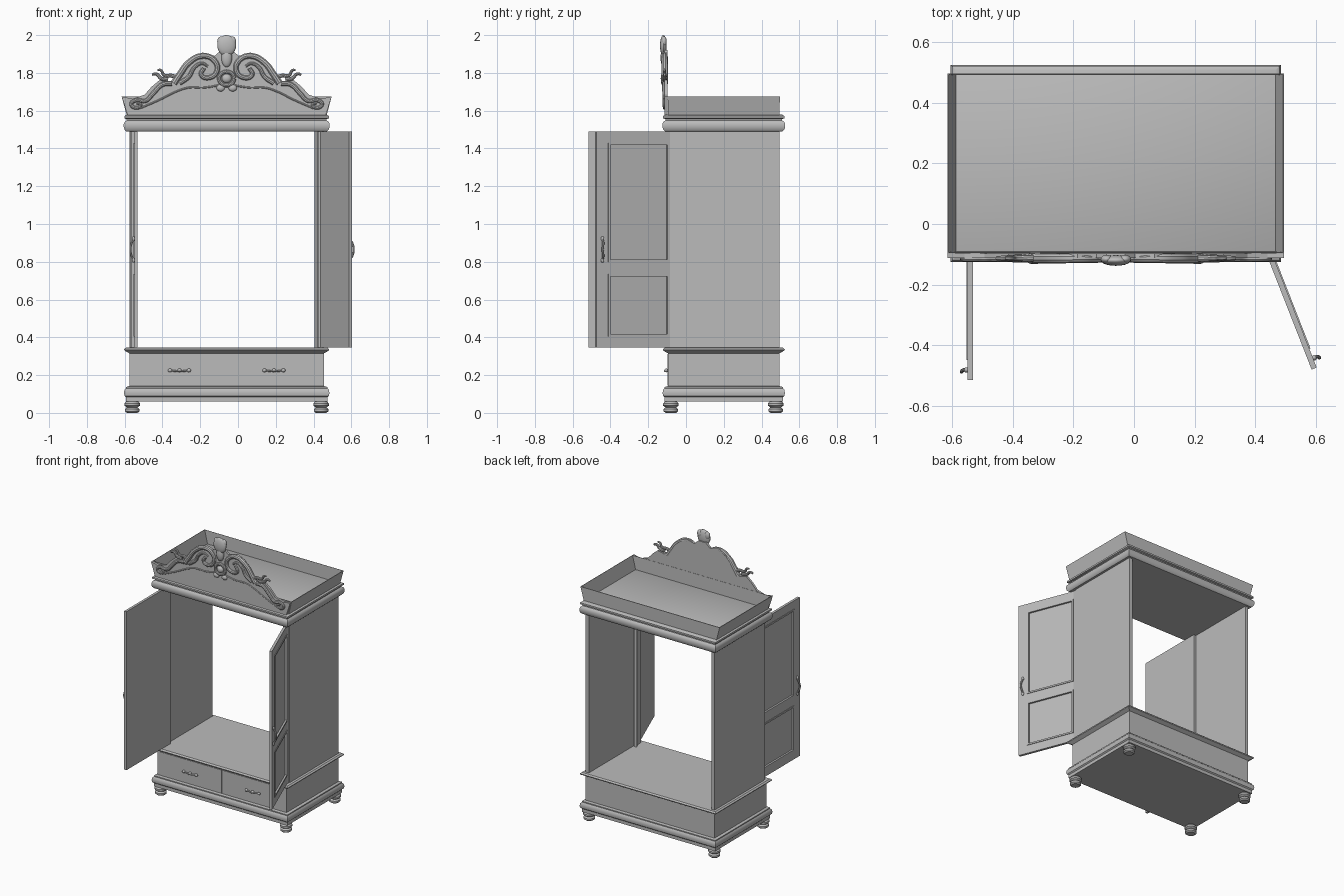
import bpy, bmesh, math
from mathutils import Vector, Matrix

cube = bpy.data.objects.get("Cube")
if cube:
    bpy.data.objects.remove(cube, do_unlink=True)

CX, CY = -0.06, 0.2           # middle of the cabinet carcass
HX, HY = 0.515, 0.295         # half width and half depth of the carcass
FLOOR, ROOF = 0.345, 1.49

grey = bpy.data.materials.new("plain_grey")
grey.use_nodes = True
grey.diffuse_color = (0.5, 0.5, 0.5, 1)
grey.node_tree.nodes["Principled BSDF"].inputs["Base Color"].default_value = (0.5, 0.5, 0.5, 1)


def finish(name, bm, smooth=False):
    bmesh.ops.recalc_face_normals(bm, faces=bm.faces[:])
    mesh = bpy.data.meshes.new(name)
    bm.to_mesh(mesh)
    bm.free()
    mesh.materials.append(grey)
    ob = bpy.data.objects.new(name, mesh)
    bpy.context.collection.objects.link(ob)
    if smooth:
        smooth_object(ob)
    return ob


def smooth_object(ob):
    bpy.ops.object.select_all(action='DESELECT')
    ob.select_set(True)
    bpy.context.view_layer.objects.active = ob
    bpy.ops.object.shade_smooth_by_angle(angle=math.radians(35))


def add_box(bm, lo, hi):
    lo, hi = Vector(lo), Vector(hi)
    size = hi - lo
    m = Matrix.Translation((lo + hi) / 2) @ Matrix.Diagonal((abs(size.x), abs(size.y), abs(size.z), 1))
    bmesh.ops.create_cube(bm, size=1, matrix=m)


def boxes(name, pairs):
    bm = bmesh.new()
    for lo, hi in pairs:
        add_box(bm, lo, hi)
    return finish(name, bm)


def loft(name, rings, caps=True, smooth=True):
    """Join a stack of closed rings of points."""
    bm = bmesh.new()
    rows = [[bm.verts.new(p) for p in ring] for ring in rings]
    n = len(rows[0])
    for a, b in zip(rows, rows[1:]):
        for i in range(n):
            j = (i + 1) % n
            bm.faces.new((a[i], a[j], b[j], b[i]))
    if caps:
        bm.faces.new(rows[0])
        bm.faces.new(rows[-1])
    return finish(name, bm, smooth)


def rect(dx, dy, z):
    return [(CX + sx * (HX + dx), CY + sy * (HY + dy), z)
            for sx, sy in ((-1, -1), (1, -1), (1, 1), (-1, 1))]


def moulding(name, profile):
    return loft(name, [rect(d, d, z) for d, z in profile])


def tube(name, pts, radius, taper=1.0):
    """Round rod through the points, thinning towards its end."""
    cu = bpy.data.curves.new(name, 'CURVE')
    cu.dimensions = '3D'
    cu.bevel_depth = radius
    cu.bevel_resolution = 3
    cu.resolution_u = 6
    cu.use_fill_caps = True
    sp = cu.splines.new('BEZIER')
    sp.bezier_points.add(len(pts) - 1)
    for i, (bp, p) in enumerate(zip(sp.bezier_points, pts)):
        bp.co = p
        bp.handle_left_type = bp.handle_right_type = 'AUTO'
        bp.radius = 1 + (taper - 1) * i / (len(pts) - 1)
    cu.materials.append(grey)
    ob = bpy.data.objects.new(name, cu)
    bpy.context.collection.objects.link(ob)
    bpy.ops.object.select_all(action='DESELECT')
    ob.select_set(True)
    bpy.context.view_layer.objects.active = ob
    bpy.ops.object.convert(target='MESH')
    smooth_object(bpy.context.object)
    return bpy.context.object


def ball(name, loc, scale):
    bm = bmesh.new()
    m = Matrix.Translation(loc) @ Matrix.Diagonal((*scale, 1))
    bmesh.ops.create_uvsphere(bm, u_segments=20, v_segments=12, radius=1, matrix=m)
    return finish(name, bm, True)


# Bun feet
foot = [(.028, 0), (.038, .008), (.038, .02), (.028, .029), (.041, .038), (.041, .05), (.03, .062)]
for x in (-.56, .44):
    for y in (-.08, .475):
        loft("bun_foot", [[(x + r * math.cos(k * math.tau / 24), y + r * math.sin(k * math.tau / 24), z)
                           for k in range(24)] for r, z in foot])

# Plinth, drawer case and cornice
moulding("plinth_and_drawer_case", [
    (.018, .06), (.018, .083), (.026, .09), (.029, .105), (.026, .122), (.018, .13), (.018, .137),
    (0, .142), (0, .315), (.012, .322), (.026, .33), (.028, .337), (.018, FLOOR)])
moulding("cornice", [
    (.016, ROOF), (.026, 1.5), (.03, 1.515), (.03, 1.53), (.024, 1.542), (.014, 1.548),
    (.014, 1.555), (.026, 1.56), (.026, 1.572), (.012, 1.58)])

# Flared tray on top
tray = loft("top_tray", [rect(.015, 0, 1.578), rect(.041, .002, 1.675)], caps=False, smooth=False)
solid = tray.modifiers.new("thickness", 'SOLIDIFY')
solid.thickness = .005

# Side panels with front corner posts
for s, side in ((-1, "right"), (1, "left")):
    boxes(side + "_side_panel", [
        ((CX + s * (HX - .025), -.062, FLOOR), (CX + s * HX, .495, ROOF)),
        ((CX + s * (HX - .035), -.088, FLOOR), (CX + s * (HX - .004), -.06, ROOF)),
        ((CX + s * (HX - .028), -.096, FLOOR), (CX + s * (HX - .012), -.086, ROOF))])

# Drawer fronts and their pulls
front = CY - HY
for s, side in ((-1, "right"), (1, "left")):
    boxes(side + "_drawer_front", [((CX + s * .003, front - .004, .145), (CX + s * .495, front + .01, .313))])
    hx = CX + s * .25
    tube(side + "_drawer_pull", [(hx + u, front - d, .225 - .004 * (d > .011))
                                 for u, d in ((-.045, .008), (-.02, .014), (0, .016), (.02, .014), (.045, .008))], .005)
    for u in (-.05, 0, .05):
        ball(side + "_pull_boss", (hx + u, front - .01, .225), (.011, .009, .01))

# Open doors, framed on the outside, plain on the inside
L = .5
PANELS = ((.405, .735), (.80, 1.43))
P0, P1 = .085, .434


def door(name, s, hinge, angle):
    parts = [((0, 0, FLOOR), (s * L, -.009, ROOF))]
    for a, b in ((0, P0), (P1, L)):
        parts.append(((s * a, -.008, FLOOR), (s * b, -.018, ROOF)))
    for a, b in ((FLOOR, PANELS[0][0]), (PANELS[0][1], PANELS[1][0]), (PANELS[1][1], ROOF)):
        parts.append(((s * P0, -.008, a), (s * P1, -.018, b)))
    # raised bead around each panel
    w = .012
    for a, b in PANELS:
        for x0, x1, z0, z1 in ((P0, P0 + w, a, b), (P1 - w, P1, a, b),
                               (P0, P1, a, a + w), (P0, P1, b - w, b)):
            parts.append(((s * x0, -.007, z0), (s * x1, -.022, z1)))
    h = s * .467
    obs = [boxes(name, parts),
           tube(name + "_handle", [(h, -.018, .81), (h, -.032, .83), (h + s * .006, -.038, .865),
                                   (h, -.032, .90), (h, -.018, .92)], .006)]
    for z in (.808, .922):
        obs.append(ball(name + "_handle_boss", (h, -.022, z), (.009, .008, .013)))
    m = Matrix.Translation((*hinge, 0)) @ Matrix.Rotation(math.radians(angle), 4, 'Z')
    for ob in obs:
        ob.data.transform(m)


door("right_door", 1, (-.531, -.015), -90)
door("left_door", -1, (.404, -.015), 111.4)

# Shaped crest board
half = [(.525, 1.578), (.556, 1.675), (.5, 1.663), (.434, 1.685), (.397, 1.727), (.355, 1.762), (.3, 1.75),
        (.26, 1.775), (.222, 1.835), (.185, 1.88), (.127, 1.908), (.063, 1.89), (.03, 1.92)]
outline = half + [(-u, z) for u, z in reversed(half)]
loft("crest_board", [[(CX + u, y, z) for u, z in outline] for y in (-.113, -.097)], smooth=False)

# Carved scrolls, mirrored about the middle
carvings = {
    "large_scroll": (.019, .6, [(.28, 1.745), (.25, 1.79), (.2, 1.855), (.13, 1.89), (.07, 1.87),
                                (.05, 1.815), (.09, 1.775), (.135, 1.79), (.12, 1.825)]),
    "inner_scroll": (.014, .5, [(.25, 1.745), (.2, 1.78), (.17, 1.83), (.13, 1.85), (.1, 1.835)]),
    "sprig": (.013, .4, [(.25, 1.765), (.29, 1.785), (.33, 1.787), (.35, 1.815), (.365, 1.815)]),
    "sprig_leaf": (.013, .5, [(.31, 1.765), (.345, 1.77), (.375, 1.795), (.395, 1.79)]),
    "end_scroll": (.014, .6, [(.29, 1.745), (.34, 1.738), (.39, 1.69), (.43, 1.652), (.48, 1.655), (.505, 1.635),
                              (.48, 1.615), (.455, 1.63), (.475, 1.642)]),
    "arch_bead": (.005, 1, [(.46, 1.612), (.35, 1.66), (.27, 1.70), (.2, 1.722), (.12, 1.722), (0, 1.743)]),
}
for name, (radius, taper, pts) in carvings.items():
    for s in (-1, 1):
        tube("crest_" + name, [(CX + s * u, -.113, z) for u, z in pts], radius, taper)

# Central rosette and crown
ring = [(CX + .04 * math.cos(t * math.tau / 10), -.115, 1.77 + .036 * math.sin(t * math.tau / 10)) for t in range(11)]
tube("crest_rosette_ring", ring, .011)
ball("crest_rosette_boss", (CX, -.116, 1.77), (.026, .018, .024))
ball("crest_crown", (CX, -.12, 1.945), (.05, .018, .055))
ball("crest_crown_stem", (CX, -.117, 1.88), (.028, .018, .05))
for s in (-1, 1):
    ball("crest_crown_leaf", (CX + s * .03, -.116, 1.965), (.02, .014, .028))
    ball("crest_rosette_leaf", (CX + s * .032, -.115, 1.72), (.022, .012, .018))
